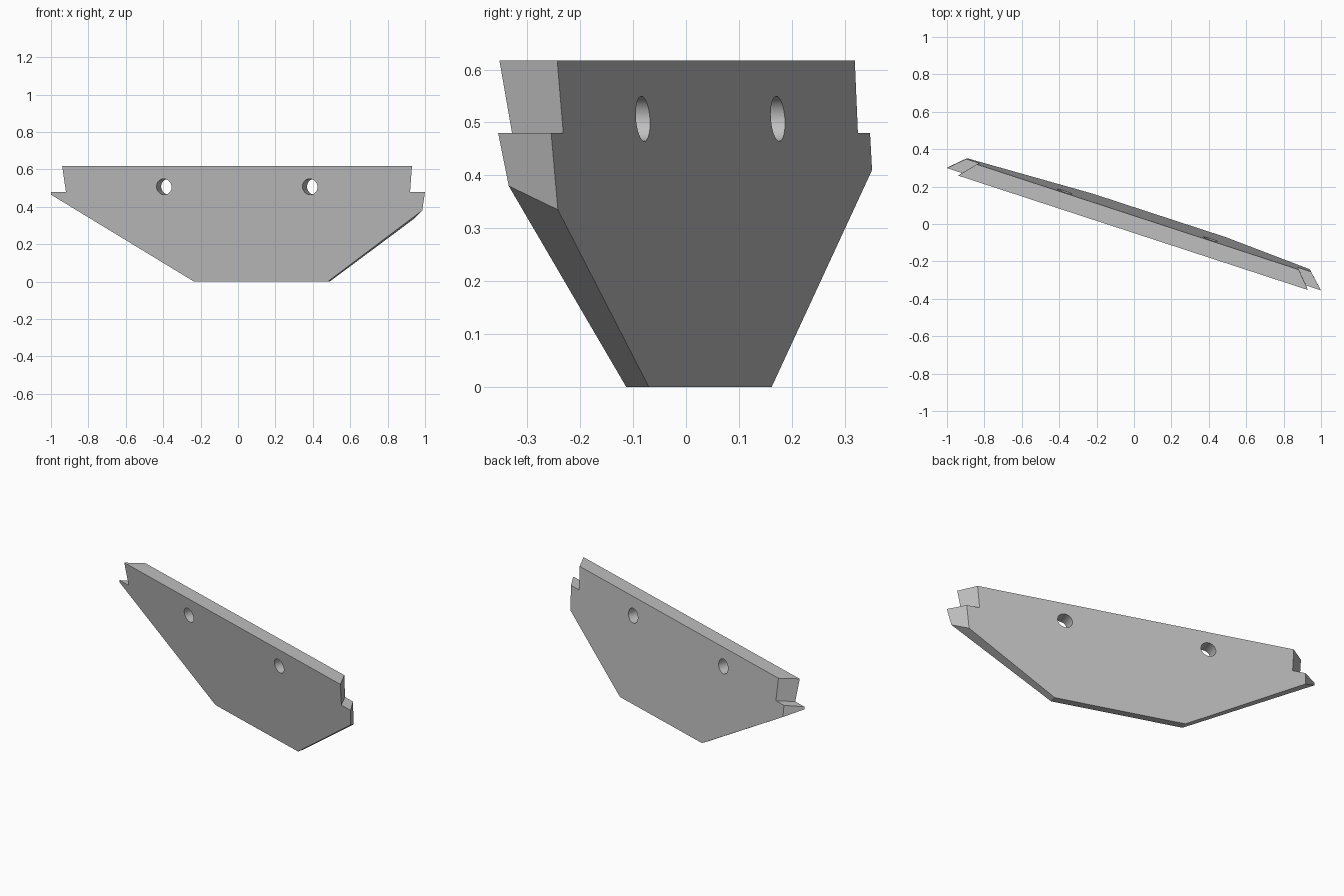
import bpy
import bmesh
from mathutils import Vector

cube = bpy.data.objects.get("Cube")
if cube:
    bpy.data.objects.remove(cube, do_unlink=True)

# Single grey finish
grey = bpy.data.materials.new("plain_grey")
grey.use_nodes = True
colour = (0.52, 0.52, 0.52, 1)
grey.diffuse_color = colour
grey.node_tree.nodes["Principled BSDF"].inputs["Base Color"].default_value = colour

SLOPE = -0.327  # sideways slant shared by both faces


def front_y(x, z):
    return 0.044 + SLOPE * x - 0.15 * z


def back_y(x, z):
    return 0.09 + SLOPE * x - 0.074 * z


# Outlines (x, z) of the two faces, matched corner by corner
front = [(-0.235, 0), (0.48, 0), (0.985, 0.38), (1, 0.48), (0.92, 0.48),
         (0.93, 0.617), (-0.94, 0.617), (-0.92, 0.48), (-1, 0.48), (-1, 0.465)]
back = [(-0.22, 0), (0.49, 0), (0.94, 0.335), (0.946, 0.48), (0.876, 0.48),
        (0.88, 0.617), (-0.84, 0.617), (-0.827, 0.48), (-0.897, 0.48), (-0.893, 0.41)]

# Tapered notched plate
bm = bmesh.new()
fv = [bm.verts.new((x, front_y(x, z), z)) for x, z in front]
bv = [bm.verts.new((x, back_y(x, z), z)) for x, z in back]
bm.faces.new(fv)
bm.faces.new(bv[::-1])
for i in range(len(fv)):
    j = (i + 1) % len(fv)
    bm.faces.new((fv[j], fv[i], bv[i], bv[j]))
bmesh.ops.recalc_face_normals(bm, faces=bm.faces)
mesh = bpy.data.meshes.new("notched_plate")
bm.to_mesh(mesh)
bm.free()
mesh.materials.append(grey)
plate = bpy.data.objects.new("notched_plate", mesh)
bpy.context.collection.objects.link(plate)

# Two round bolt holes drilled square to the plate
axis = Vector((-SLOPE, 1, 0))
for x in (-0.383, 0.397):
    z = 0.507
    y = (front_y(x, z) + back_y(x, z)) / 2
    bpy.ops.mesh.primitive_cylinder_add(
        vertices=32, radius=0.0425, depth=0.5, location=(x, y, z),
        rotation=axis.to_track_quat('Z', 'Y').to_euler())
    cutter = bpy.context.object
    cutter.name = "hole_cutter"
    cutter.hide_render = True
    cutter.data.materials.append(grey)
    bpy.context.view_layer.objects.active = plate
    cut = plate.modifiers.new("bolt_hole", 'BOOLEAN')
    cut.operation = 'DIFFERENCE'
    cut.solver = 'EXACT'
    cut.object = cutter
    bpy.ops.object.modifier_apply(modifier=cut.name)
    bpy.data.objects.remove(cutter, do_unlink=True)

# Smooth hole walls, crisp plate edges
bpy.ops.object.select_all(action='DESELECT')
plate.select_set(True)
bpy.context.view_layer.objects.active = plate
bpy.ops.object.shade_smooth_by_angle(angle=0.35)
